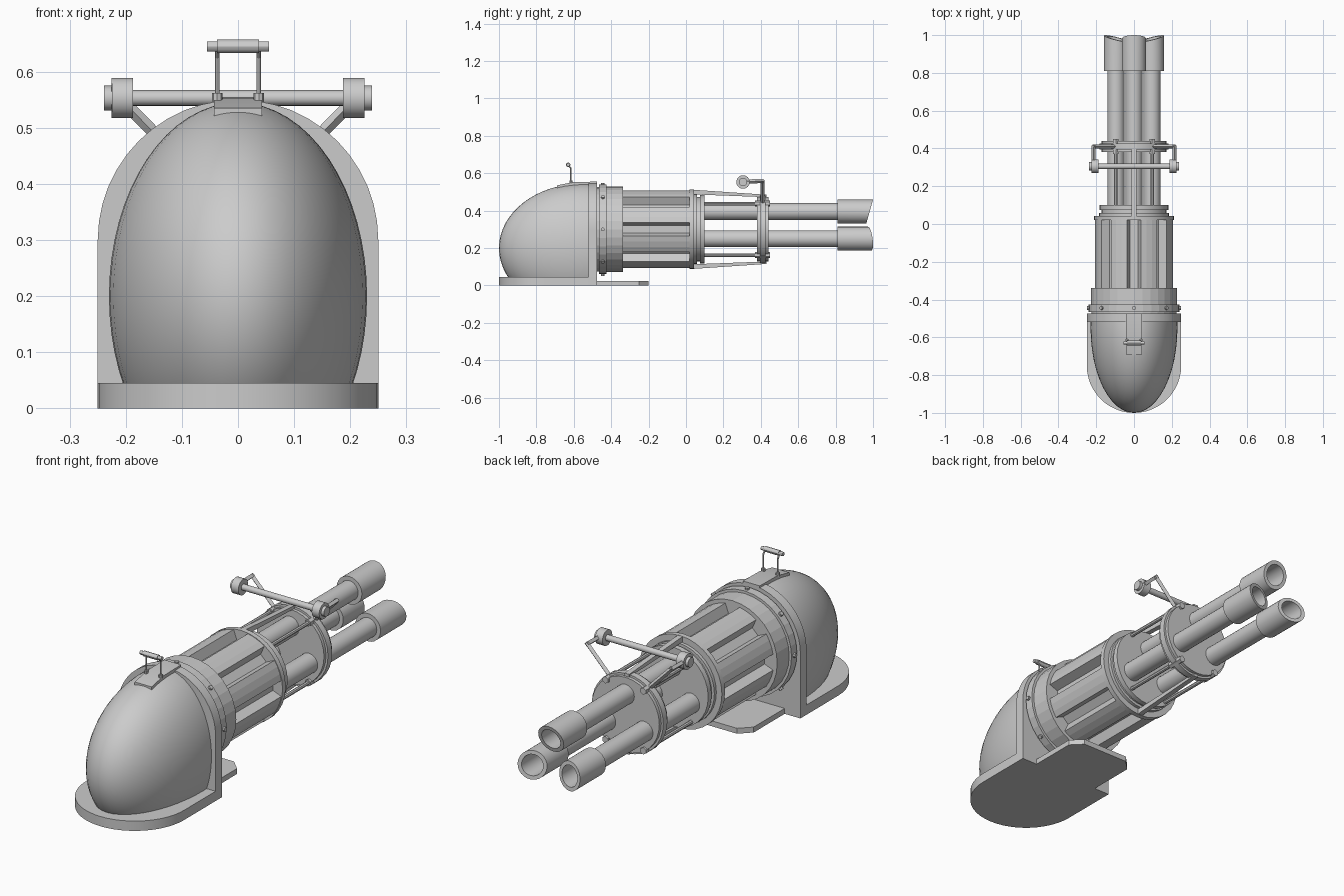
import bpy, bmesh
from math import sin, cos, pi, radians, hypot
from mathutils import Vector

if "Cube" in bpy.data.objects:
    bpy.data.objects.remove(bpy.data.objects["Cube"])

AX = 0.30  # height of the barrel axis


def finish(name, bm, smooth=True):
    bmesh.ops.remove_doubles(bm, verts=bm.verts, dist=1e-5)
    bmesh.ops.recalc_face_normals(bm, faces=bm.faces)
    me = bpy.data.meshes.new(name)
    bm.to_mesh(me)
    bm.free()
    ob = bpy.data.objects.new(name, me)
    bpy.context.collection.objects.link(ob)
    if smooth:
        bpy.ops.object.select_all(action='DESELECT')
        ob.select_set(True)
        bpy.context.view_layer.objects.active = ob
        bpy.ops.object.shade_smooth_by_angle(angle=radians(30))
    return ob


def lathe(name, prof, cx=0, cz=AX, n=32, smooth=True, warp=None):
    """Revolve (y, radius) points around a line parallel to y."""
    bm = bmesh.new()
    rings = []
    for y, r in prof:
        ring = []
        for i in range(n):
            a = 2 * pi * i / n
            dx, dz = r * cos(a), r * sin(a)
            ring.append(bm.verts.new((cx + dx, warp(y, dx, dz) if warp else y, cz + dz)))
        rings.append(ring)
    for a, b in zip(rings, rings[1:]):
        for i in range(n):
            j = (i + 1) % n
            bm.faces.new((a[i], a[j], b[j], b[i]))
    return finish(name, bm, smooth)


def prism(name, pts, lo, hi, axis, smooth=True):
    """Extrude a 2D outline along the given axis."""
    def place(p, t):
        return {'x': (t, p[0], p[1]), 'y': (p[0], t, p[1]), 'z': (p[0], p[1], t)}[axis]
    bm = bmesh.new()
    a = [bm.verts.new(place(p, lo)) for p in pts]
    b = [bm.verts.new(place(p, hi)) for p in pts]
    n = len(pts)
    bm.faces.new(a)
    bm.faces.new(b)
    for i in range(n):
        bm.faces.new((a[i], a[(i + 1) % n], b[(i + 1) % n], b[i]))
    return finish(name, bm, smooth)


def rod(name, path, r, n=12):
    """Cylinders joining successive points."""
    bm = bmesh.new()
    for p, q in zip(path, path[1:]):
        p, q = Vector(p), Vector(q)
        d = q - p
        m = d.to_track_quat('Z', 'Y').to_matrix().to_4x4()
        m.translation = (p + q) / 2
        bmesh.ops.create_cone(bm, cap_ends=True, segments=n, radius1=r, radius2=r,
                              depth=d.length + (r if len(path) > 2 else 0), matrix=m)
    return finish(name, bm)


# Base plate, chamfered tongue and arched wall
arc = [pi * i / 24 for i in range(25)]
prism("base_plate", [(0.25, -0.475), (-0.25, -0.475)] +
      [(-0.25 * cos(a), -0.75 - 0.25 * sin(a)) for a in arc], 0, 0.045, 'z')
prism("base_tongue", [(0.17, -0.48), (0.17, -0.25), (0.12, -0.2),
                      (-0.12, -0.2), (-0.17, -0.25), (-0.17, -0.48)], 0, 0.025, 'z')
prism("arched_wall", [(-0.25, 0), (0.25, 0)] +
      [(0.25 * cos(a), AX + 0.25 * sin(a)) for a in arc], -0.52, -0.475, 'y')

# Rear dome: ellipsoid trimmed by the wall and the plate
bm = bmesh.new()
bmesh.ops.create_uvsphere(bm, u_segments=48, v_segments=32, radius=1)
for v in bm.verts:
    v.co = Vector((0.23 * v.co.x, -0.55 + 0.45 * v.co.y, 0.2 + 0.345 * v.co.z))
for co, no in (((0, -0.5, 0), (0, 1, 0)), ((0, 0, 0.03), (0, 0, -1))):
    bmesh.ops.bisect_plane(bm, geom=bm.verts[:] + bm.edges[:] + bm.faces[:],
                           plane_co=co, plane_no=no, clear_outer=True)
finish("rear_dome", bm)

# Rear sight: mount, posts and crossbar
prism("sight_mount", [(-0.69, 0.515), (-0.69, 0.535), (-0.6, 0.553), (-0.475, 0.555), (-0.475, 0.53)],
      -0.043, 0.043, 'x')
for s in (-1, 1):
    rod("sight_post", [(s * 0.037, -0.615, 0.54), (s * 0.037, -0.615, 0.625),
                       (s * 0.037, -0.63, 0.645)], 0.004, 8)
    rod("sight_foot", [(s * 0.037, -0.615, 0.545), (s * 0.037, -0.615, 0.562)], 0.009, 8)
rod("sight_grip", [(-0.037, -0.63, 0.645), (0.037, -0.63, 0.645)], 0.012)
rod("sight_pin", [(-0.055, -0.63, 0.645), (0.055, -0.63, 0.645)], 0.009)

# Collar with bolts
lathe("collar", [(-0.48, 0), (-0.48, 0.225), (-0.465, 0.225), (-0.465, 0.24), (-0.425, 0.24),
                 (-0.425, 0.228), (-0.338, 0.228), (-0.338, 0)], smooth=False)
for k in range(8):
    a = k * pi / 4
    rod("collar_bolt", [(r * cos(a), -0.445, AX + r * sin(a)) for r in (0.225, 0.249)], 0.01, 8)

# Grooved drum
outline = []
for k in range(8):
    for da, r in ((-10, 0.21), (-7, 0.165), (7, 0.165), (10, 0.21), (18, 0.21), (27, 0.21)):
        a = radians(45 * k + da)
        outline.append((r * cos(a), AX + r * sin(a)))
prism("drum", outline, -0.345, 0.025, 'y', smooth=False)
lathe("drum_front_ring", [(0.02, 0), (0.02, 0.213), (0.043, 0.213), (0.043, 0)])
lathe("front_bearing", [(0.04, 0), (0.04, 0.185), (0.058, 0.185), (0.058, 0.172), (0.075, 0.172),
                        (0.075, 0.183), (0.1, 0.183), (0.1, 0)])

# Barrel clamp disc
lathe("barrel_clamp", [(0.38, 0), (0.38, 0.172), (0.395, 0.172), (0.395, 0.182), (0.425, 0.182),
                       (0.425, 0.172), (0.44, 0.172), (0.44, 0)])

# Tie rods and tapered braces between drum and clamp
for deg in (55, 125, 235, 305):
    c, s = cos(radians(deg)), sin(radians(deg))
    rod("tie_rod", [(0.168 * c, 0.09, AX + 0.168 * s), (0.168 * c, 0.39, AX + 0.168 * s)], 0.009, 8)
    rod("tie_nut", [(0.168 * c, 0.37, AX + 0.168 * s), (0.168 * c, 0.45, AX + 0.168 * s)], 0.016, 6)
for s in (-1, 1):
    prism("brace", [(0.03, AX + s * 0.212), (0.43, AX + s * 0.185),
                    (0.43, AX + s * 0.172), (0.03, AX + s * 0.187)], -0.012, 0.012, 'x')

# Three barrels with hollow slant-cut muzzles
for x, z in ((0, 0.395), (-0.095, 0.25), (0.095, 0.25)):
    ux, uz = x / hypot(x, z - AX), (z - AX) / hypot(x, z - AX)

    def slant(y, dx, dz):
        return y - 0.018 + 0.28 * (dx * ux + dz * uz) if y > 0.95 else y
    lathe("barrel", [(0.04, 0), (0.04, 0.045), (0.83, 0.045), (0.83, 0)], x, z, 24)
    lathe("muzzle", [(0.81, 0), (0.81, 0.064), (1, 0.064), (1, 0.047), (0.84, 0.047), (0.84, 0)],
          x, z, 24, warp=slant)

# Carry handle above the clamp
rod("handle_bar", [(-0.2, 0.305, 0.553), (0.2, 0.305, 0.553)], 0.014, 16)
for s in (-1, 1):
    rod("handle_end", [(s * 0.187, 0.305, 0.553), (s * 0.225, 0.305, 0.553)], 0.036, 24)
    rod("handle_cap", [(s * 0.22, 0.305, 0.553), (s * 0.239, 0.305, 0.553)], 0.022, 16)
    rod("handle_arm", [(s * 0.1, 0.41, 0.44), (s * 0.215, 0.41, 0.558), (s * 0.215, 0.32, 0.556)],
        0.011, 4)
